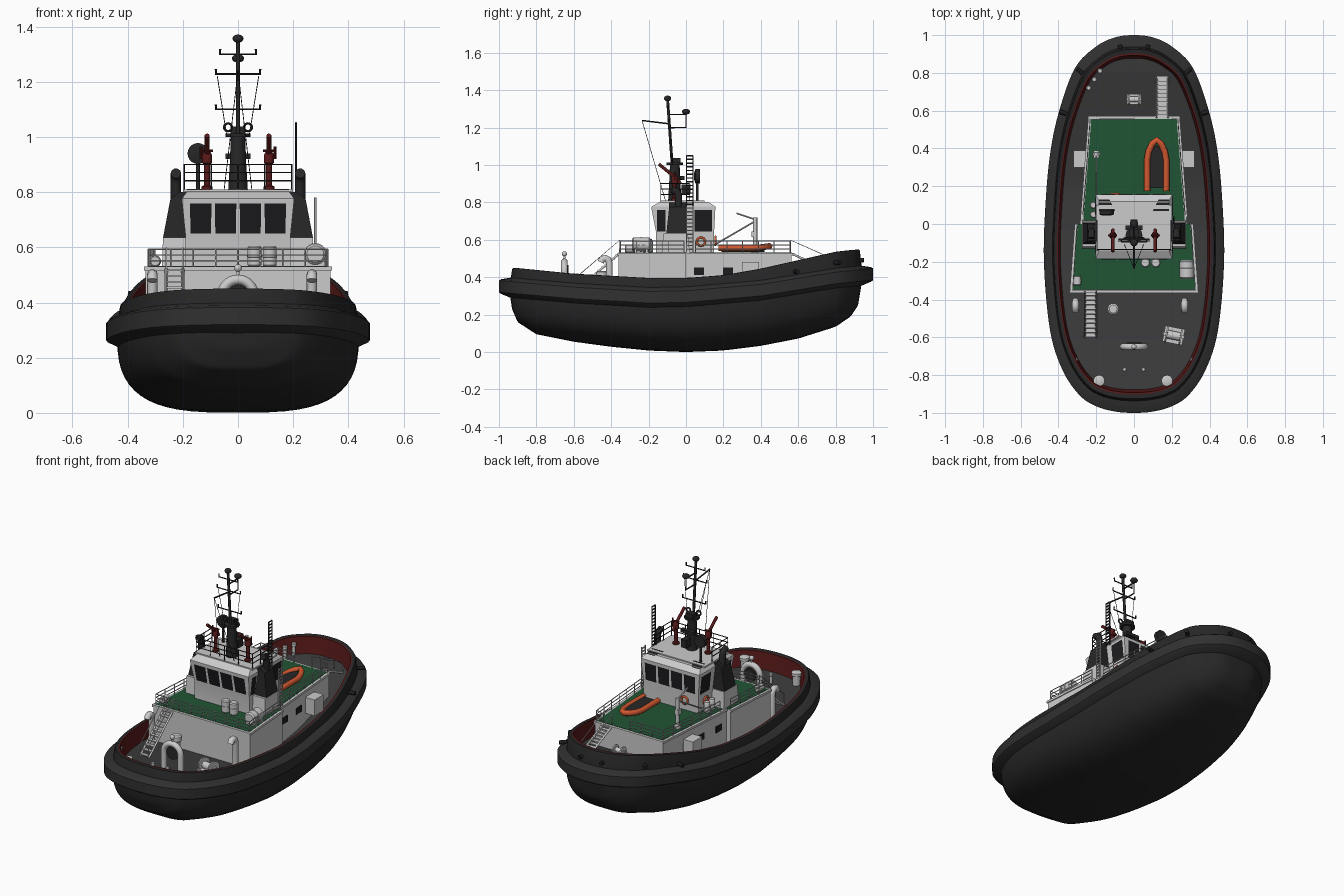
import bpy, bmesh, math
from mathutils import Vector, Euler

if "Cube" in bpy.data.objects:
    bpy.data.objects.remove(bpy.data.objects["Cube"])

COL = {"black": (.02, .02, .021), "deck": (.045, .045, .047), "green": (.015, .09, .035), "red": (.1, .01, .01),
       "orange": (.65, .1, .03), "glass": (.012, .012, .014), "rubber": (.03, .03, .03)}
MATS = {}

def finish(name, me, mat, angle):
    if mat:
        if mat not in MATS:
            MATS[mat] = bpy.data.materials.new(mat)
            MATS[mat].diffuse_color = (*COL[mat], 1)
        me.materials.clear()
        me.materials.append(MATS[mat])
    me.shade_smooth()
    me.set_sharp_from_angle(angle=angle)
    ob = bpy.data.objects.new(name, me)
    bpy.context.collection.objects.link(ob)
    return ob

def mesh(name, verts, faces, mat=None, angle=.6):
    me = bpy.data.meshes.new(name)
    me.from_pydata([tuple(v) for v in verts], [], faces)
    bm = bmesh.new()
    bm.from_mesh(me)
    bmesh.ops.remove_doubles(bm, verts=bm.verts, dist=1e-5)
    bmesh.ops.recalc_face_normals(bm, faces=bm.faces)
    bm.to_mesh(me)
    bm.free()
    return finish(name, me, mat, angle)

def loft(name, rings, mat=None, caps=True, closed=True, angle=.6):
    n = len(rings[0])
    f = [(r*n+i, r*n+(i+1) % n, (r+1)*n+(i+1) % n, (r+1)*n+i)
         for r in range(len(rings)-1) for i in range(n if closed else n-1)]
    if caps:
        f += [tuple(range(n)), tuple(range((len(rings)-1)*n, len(rings)*n))]
    return mesh(name, [v for r in rings for v in r], f, mat, angle)

def prism(name, layers, mat=None):
    return loft(name, [[(x, y, z) for x, y in poly] for poly, z in layers], mat, angle=.2)

def rect(x0, x1, y0, y1):
    return [(x0, y0), (x1, y0), (x1, y1), (x0, y1)]

def lathe(name, loc, prof, mat=None, rot=(0, 0, 0), n=20):
    m = Euler(rot).to_matrix()
    return loft(name, [[Vector(loc) + m @ Vector((r*math.cos(a*math.tau/n), r*math.sin(a*math.tau/n), z))
                        for a in range(n)] for r, z in prof], mat)

def ball(name, loc, r, mat=None, squash=1):
    return lathe(name, loc, [(max(r*math.sin(k*math.pi/8), 1e-4), -r*squash*math.cos(k*math.pi/8))
                             for k in range(9)], mat, n=14)

def pipes(name, paths, r, mat=None, cyclic=False):
    cu = bpy.data.curves.new(name, 'CURVE')
    cu.dimensions, cu.bevel_depth, cu.use_fill_caps = '3D', r, True
    cu.bevel_resolution = 1 if r < .006 else 3
    for p in paths:
        s = cu.splines.new('POLY')
        s.points.add(len(p)-1)
        for q, c in zip(s.points, p):
            q.co = (*c, 1)
        s.use_cyclic_u = cyclic
    tmp = bpy.data.objects.new(name+"_path", cu)
    bpy.context.collection.objects.link(tmp)
    me = bpy.data.meshes.new_from_object(tmp)
    bpy.data.objects.remove(tmp)
    return finish(name, me, mat, .9)

def boxes(name, items, mat=None, rot=0):
    v, f = [], []
    for c, s in items:
        b = len(v)
        for k in range(8):
            o = Vector(((k & 1)-.5, (k >> 1 & 1)-.5, (k >> 2)-.5)) * Vector((1, 1, 1)).length / math.sqrt(3)
            v.append(Vector(c) + Euler((0, 0, rot)).to_matrix() @ Vector([o[i]*s[i] for i in range(3)]))
        f += [tuple(b+i for i in q) for q in
              ((0, 1, 3, 2), (4, 5, 7, 6), (0, 1, 5, 4), (2, 3, 7, 6), (0, 2, 6, 4), (1, 3, 7, 5))]
    return mesh(name, v, f, mat)

def rail(name, pts, h=.065, mat=None):
    paths = [[(x, y, z+h*k) for x, y, z in pts] for k in (.35, .68, 1)]
    for a, b in zip(pts, pts[1:]):
        a, b = Vector(a), Vector(b)
        n = max(1, round((b-a).length/.09))
        paths += [[a.lerp(b, i/n), a.lerp(b, i/n)+Vector((0, 0, h))] for i in range(n+1)]
    pipes(name, paths, .0028, mat)

def stairs(name, x, y0, z0, y1, z1, w=.06, n=10):
    boxes(name+"_treads", [((x, y0+(y1-y0)*(i+.5)/n, z0+(z1-z0)*(i+.5)/n), (w, .022, .006)) for i in range(n)])
    for s in (-1, 1):
        a, b, up = Vector((x+s*w/2, y0, z0)), Vector((x+s*w/2, y1, z1)), Vector((0, 0, .07))
        pipes(name+"_side", [[a, b]], .006)
        pipes(name+"_handrail", [[a, a+up, b+up, b]], .0028)

def table(t):
    def f(y):
        for (a, u), (b, v) in zip(t, t[1:]):
            if y <= b:
                return u+(v-u)*max(0, (y-a)/(b-a))
        return t[-1][1]
    return f

# Hull lines: sheer, rubbing band height and keel rocker along the length
T = table([(-1, .458), (-.8, .438), (-.6, .418), (-.2, .395), (0, .395), (.2, .41), (.4, .445), (.6, .49), (.8, .535), (1, .558)])
B = table([(-1, .35), (-.6, .315), (-.2, .292), (0, .295), (.4, .33), (.8, .395), (1, .415)])
K = table([(-.945, .33), (-.93, .23), (-.9, .16), (-.8, .095), (-.6, .055), (-.4, .028), (-.2, .008), (0, 0), (.2, .008),
           (.4, .033), (.6, .072), (.8, .135), (.88, .19), (.92, .25), (.945, .4)])
floor = lambda y: T(y)-.1
ctrl = [(-.1, -.993), (0, -1), (.1, -.993), (.2, -.965), (.29, -.905), (.38, -.77), (.445, -.56), (.477, -.2), (.467, .13),
        (.44, .4), (.39, .62), (.31, .83), (.2, .94), (.1, .988), (0, 1), (-.1, .988)]
half = []
for p0, p1, p2, p3 in zip(*[[Vector(c) for c in ctrl[i:len(ctrl)-3+i]] for i in range(4)]):
    half += [.5*(2*p1+(p2-p0)*t+(2*p0-5*p1+4*p2-p3)*t*t+(3*p1-p0-3*p2+p3)*t**3) for t in [k/6 for k in range(6)]]
half.append(Vector((0, 1)))

def offset(d):
    out = []
    for i, p in enumerate(half):
        t = (half[min(i+1, len(half)-1)]-half[max(i-1, 0)]).normalized()
        if i in (0, len(half)-1):
            t = Vector((1 if i == 0 else -1, 0))
        out.append(p - Vector((t.y, -t.x))*d*(1+.4*abs(p.y)**4))
    return out

def ring(d, zf):
    h = [(p.x, p.y, zf(p.y)) for p in offset(d)]
    return h + [(-x, y, z) for x, y, z in h[-2:0:-1]]

# Lower hull from superelliptic sections
rows = []
for p in offset(.04):
    b = B(p.y)
    k = min(K(p.y), b)
    rows.append([(p.x*math.copysign(abs(math.cos(a))**.62, math.cos(a)), p.y, b-(b-k)*math.sin(a)**.66)
                 for a in [math.pi*j/28 for j in range(29)]])
loft("hull", rows, "black", caps=False, closed=False)
# Bulwark, rubber band and deck
loft("bulwark", [ring(.04, B), ring(.05, lambda y: T(y)-.01), ring(.054, T), ring(.07, T)], "black", caps=False)
loft("bulwark_lining", [ring(.07, T), ring(.077, lambda y: T(y)+.001), ring(.078, lambda y: T(y)-.01), ring(.09, lambda y: T(y)-.12)], "red", caps=False)
loft("rubbing_band", [ring(d, lambda y, k=k: B(y)+k) for d, k in
     ((.05, .055), (.008, .04), (0, .032), (0, -.03), (.006, -.037), (.045, -.055))], "rubber", caps=False)
loft("main_deck", [[(s*p.x, p.y, floor(p.y)) for s in (-1, 1)] for p in offset(.087)], "deck", caps=False, closed=False)
for s in (-1, 1):
    for x, y, a in ((.405, .6, .3), (.315, .82, .75), (.1, .94, 1.4)):
        lathe("fairlead", (s*(x-.028), y-.01, T(y)-.06), [(.012, -.02), (.012, .02)], "glass", (0, math.pi/2, a if s > 0 else math.pi-a), 12)

# Deckhouse with green roof deck
R = .528
right = [(.335, -.36), (.308, 0), (.28, 0), (.236, .565)]
plan = lambda d: [(x-d, y+(d if i == 0 else -d if i == 3 else 0)) for i, (x, y) in enumerate(right)]
full = lambda h: h + [(-x, y) for x, y in h[::-1]]
prism("deckhouse", [(full(plan(0)), .29), (full(plan(0)), R)])
prism("house_roof_edge", [(full(plan(-.006)), R-.012), (full(plan(-.006)), R+.002)])
prism("roof_deck", [(full(plan(.01)), R), (full(plan(.01)), R+.004)], "green")
for s in (-1, 1):
    boxes("house_window", [((s*(.28-.08*y), y, .432), (.008, .055, .04)) for y in (.07, .225, .36)], "glass")
    boxes("side_locker", [((s*.288, .345, .43), (.065, .09, .1))])
    rail("aft_rail", [(0, -.35, R), (s*.325, -.35, R), (s*.302, -.01, R)])
    rail("forward_rail", [(s*.27, .05, R), (s*.232, .555, R), (s*.2 if s > 0 else 0, .555, R)])
stairs("aft_stairs", -.23, -.6, floor(-.6), -.355, R)
stairs("forward_stairs", .15, .78, floor(.78), .56, R)

# Wheelhouse
lay = [((.19, -.16, .15), .53), ((.19, -.16, .15), .64), ((.203, -.185, .157), .768), ((.203, -.185, .157), .777), ((.185, -.14, .12), .803)]
prism("wheelhouse", [(rect(-x, x, a, b), z) for (x, a, b), z in lay])
prism("wheelhouse_top", [(rect(-.2, .2, -.14, .1), .8), (rect(-.2, .2, -.14, .1), .81)])
def panel(name, pts):
    mesh(name, pts, [(0, 1, 2, 3)], "glass")
for y0, y1, nm in ((-.164, -.187, "aft_window"), (.154, .16, "front_window")):
    for c in (-.135, -.045, .045, .135):
        panel(nm, [(c-.037, y0, .65), (c+.037, y0, .65), (c+.039, y1, .758), (c-.039, y1, .758)])
for s in (-1, 1):
    for a, b in ((.045, .14), (-.155, -.11)):
        panel("side_window", [(s*.194, a, .645), (s*.194, b, .645), (s*.206, b, .76), (s*.206, a, .76)])
    panel("roof_window", [(s*.1, .07, .812), (s*.185, .07, .812), (s*.185, .13, .8), (s*.13, .13, .8)])
    # Exhaust casings and stacks
    prism("casing_base", [(rect(s*.17, s*.275, -.13, .02), .53), (rect(s*.17, s*.272, -.12, .01), .635)])
    prism("exhaust_casing", [(rect(s*.17, s*.272, -.105, .005), .633), (rect(s*.17, s*.245, -.09, 0), .775), (rect(s*.17, s*.215, -.09, 0), .8)], "black")
    pipes("exhaust_pipe", [[(s*.225, -.04, .75), (s*.225, -.04, .84), (s*.225, -.05, .86), (s*.225, -.075, .868)]], .019, "black")
    rail("top_rail", [(0, -.135, .81), (s*.195, -.135, .81), (s*.195, .02, .81)], .09, "black")
    # Fire monitors
    lathe("monitor_post", (s*.112, -.06, .81), [(.02, 0), (.02, .01), (.011, .015), (.011, .09), (.018, .095), (.018, .125), (.01, .14)], "red", n=12)
    pipes("monitor_barrel", [[(s*.112, -.03, .9), (s*.112, -.06, .935), (s*.112, -.145, 1.005)]], .009, "red")
    pipes("monitor_handle", [[(s*.09, -.06, .95), (s*.134, -.06, .95)], [(s*.134, -.06, .92), (s*.134, -.06, .965)]], .005, "red")

def circle(c, r, axis, n=20):
    u, v = ((1, 0, 0), (0, 0, 1)) if axis == 'y' else ((0, 1, 0), (0, 0, 1))
    return [Vector(c)+Vector(u)*r*math.cos(i*math.tau/n)+Vector(v)*r*math.sin(i*math.tau/n) for i in range(n)]
pipes("lifebuoy", [circle((-.1, .158, .595), .022, 'y'), circle((-.196, .08, .59), .022, 'x'), circle((.196, .08, .59), .022, 'x')], .006, "orange", True)

# Mast, raked aft, with yards, lamps and stays
my = lambda z: -.06-.07*(z-.8)
lathe("mast_base", (0, -.06, .8), [(.036, 0), (.03, .1), (.026, .2), (.045, .2), (.045, .212)], "black", n=12)
pipes("mast", [[(0, my(.8), .8), (0, my(1.35), 1.35)]], .008, "black")
yards = [[(-w, my(z), z+.018), (-w, my(z), z), (w, my(z), z), (w, my(z), z+.018)] for w, z in ((.08, 1.1), (.08, 1.228), (.065, 1.3))]
pipes("mast_yards", yards + [[(0, my(1.2), 1.2), (0, 0, 1.2), (0, 0, 1.28)], [(0, my(1.27), 1.27), (0, 0, 1.27)],
      [(0, my(1.22), 1.22), (0, -.235, 1.238)]], .0045, "black")
pipes("mast_stays", [[(s*.075, my(1.22), 1.22), (s*.04, my(1), 1)] for s in (-1, 1)] +
      [[(0, -.235, 1.238), (s*.05, -.11, .81)] for s in (-1, 1)], .0015, "black")
pipes("mast_lamp_rings", [circle((s*.036, -.075, 1.035), .014, 'y') for s in (-1, 1)], .005, "black", True)
ball("masthead_dome", (0, my(1.35), 1.356), .02, "black", .75)
ball("forward_dome", (0, 0, 1.285), .022, "black", .7)
boxes("mast_gear", [((0, -.05, 1.02), (.05, .04, .035)), ((0, -.02, .93), (.09, .025, .02)), ((0, .0, .87), (.035, .05, .05))], "black")
lathe("dish", (-.145, .06, .94), [(.038, -.014), (.038, .01), (.02, .016)], "black", (math.pi/2, 0, 0))
pipes("dish_post", [[(-.145, .06, .8), (-.145, .06, .94)]], .007, "black")
# Lattice aerial and casing ladder
for nm, x, z0, z1, m in (("lattice_aerial", .21, .77, 1.05, "black"), ("casing_ladder", .28, .53, .78, None)):
    pipes(nm, [[(x, y, z0), (x, y, z1)] for y in (.003, .037)] +
          [[(x, .003, z0+.02*i), (x, .037, z0+.02*i)] for i in range(1, int((z1-z0)/.02)+1)], .004, m)

# Canisters on the roof deck
def drum(name, loc, r, l, rot):
    lathe(name, loc, [(r*.8, -l/2), (r, -l*.42), (r, -l*.06), (r*1.06, -l*.05), (r*1.06, l*.05), (r, l*.06), (r, l*.42), (r*.8, l/2)], None, rot)
drum("large_raft", (.28, -.24, .575), .038, .1, (math.pi/2, 0, 0))
drum("small_canister", (-.3, -.3, .55), .02, .05, (math.pi/2, 0, 0))
for x in (.06, .115):
    drum("raft_canister", (x, -.205, .568), .025, .075, (0, 0, 0))
for y in (.05, .1):
    drum("gas_bottle", (-.215, y, .56), .018, .07, (0, 0, 0))
boxes("raft_cradle", [((.28, y, .54), (.07, .012, .025)) for y in (-.27, -.21)])

# Rescue boat and davit
hullpath = [(.07, .175, .555), (.07, .34, .555), (.078, .385, .558), (.097, .425, .563), (.12, .445, .566)]
pipes("rescue_boat_tube", [hullpath + [(.24-x, y, z) for x, y, z in hullpath[-2::-1]]], .017, "orange")
prism("rescue_boat_floor", [([(.075, .19), (.165, .19), (.165, .36), (.12, .42), (.075, .36)], z) for z in (.534, .562)], "black")
lathe("davit_post", (-.2, .37, R), [(.02, 0), (.02, .02), (.011, .025), (.011, .19)], n=12)
boxes("davit_box", [((-.2, .365, .63), (.03, .03, .03))])
pipes("davit_arm", [[(-.2, .38, .705), (-.2, .27, .742)], [(-.2, .37, .7), (-.2, .13, .56)]], .005)

# Towing arch with dark hub
d = floor(-.65)
pipes("towing_arch", [[(-.058, -.65, d)] + [(-.058*math.cos(a), -.65, .425+.058*math.sin(a)) for a in [math.pi*i/14 for i in range(15)]] + [(.058, -.65, d)]], .018)
lathe("towing_hub", (0, -.64, .425), [(.04, -.012), (.04, .012)], "black", (math.pi/2, 0, 0))
ball("arch_lamp", (0, -.65, .525), .014)
pipes("arch_lamp_post", [[(0, -.65, .48), (0, -.65, .52)]], .006)

# Winches
def winch(name, x, y, r, w, rot):
    z = floor(y)+r+.012
    lathe(name+"_drum", (x, y, z), [(r, -w/2), (r, -w/2+.008), (r*.5, -w/2+.009), (r*.5, w/2-.009), (r, w/2-.008), (r, w/2)], None, (0, math.pi/2, rot))
    boxes(name+"_frame", [((x, y, z-r*.6), (w*1.25, r*1.9, r*.5)), ((x, y, z), (w*1.35, r*.4, r*.4))], None, rot)
winch("tow_winch", .21, -.59, .045, .085, -.2)
winch("anchor_winch", 0, .66, .03, .06, 0)

# Bollards, vents and posts
def bollard(x, y, r, h):
    lathe("bollard", (x, y, floor(y)-.005), [(r*.75, 0), (r*.75, h*.7), (r, h*.75), (r, h*.95), (r*.7, h)], n=16)
for s in (-1, 1):
    bollard(s*.18-.005, -.83, .03, .085)
    bollard(s*.05, -.77, .011, .07)
    for x, y in ((.31, -.72), (.295, -.77), (.265, -.82)):
        bollard(s*x, y, .013, .085)
for x, y in ((-.18, .81), (-.21, .765), (-.24, .72)):
    bollard(x, y, .014, .08)
bollard(-.11, -.45, .03, .13)
for x in (-.31, .268):
    pipes("gooseneck_vent", [[(x, -.41, .3), (x, -.41, .475), (x, -.416, .493), (x, -.43, .502), (x, -.447, .498), (x, -.455, .48)]], .019)

for m in bpy.data.materials:
    if m.users and not m.is_grease_pencil:
        m.use_nodes = True
        m.node_tree.nodes["Principled BSDF"].inputs["Base Color"].default_value = m.diffuse_color
